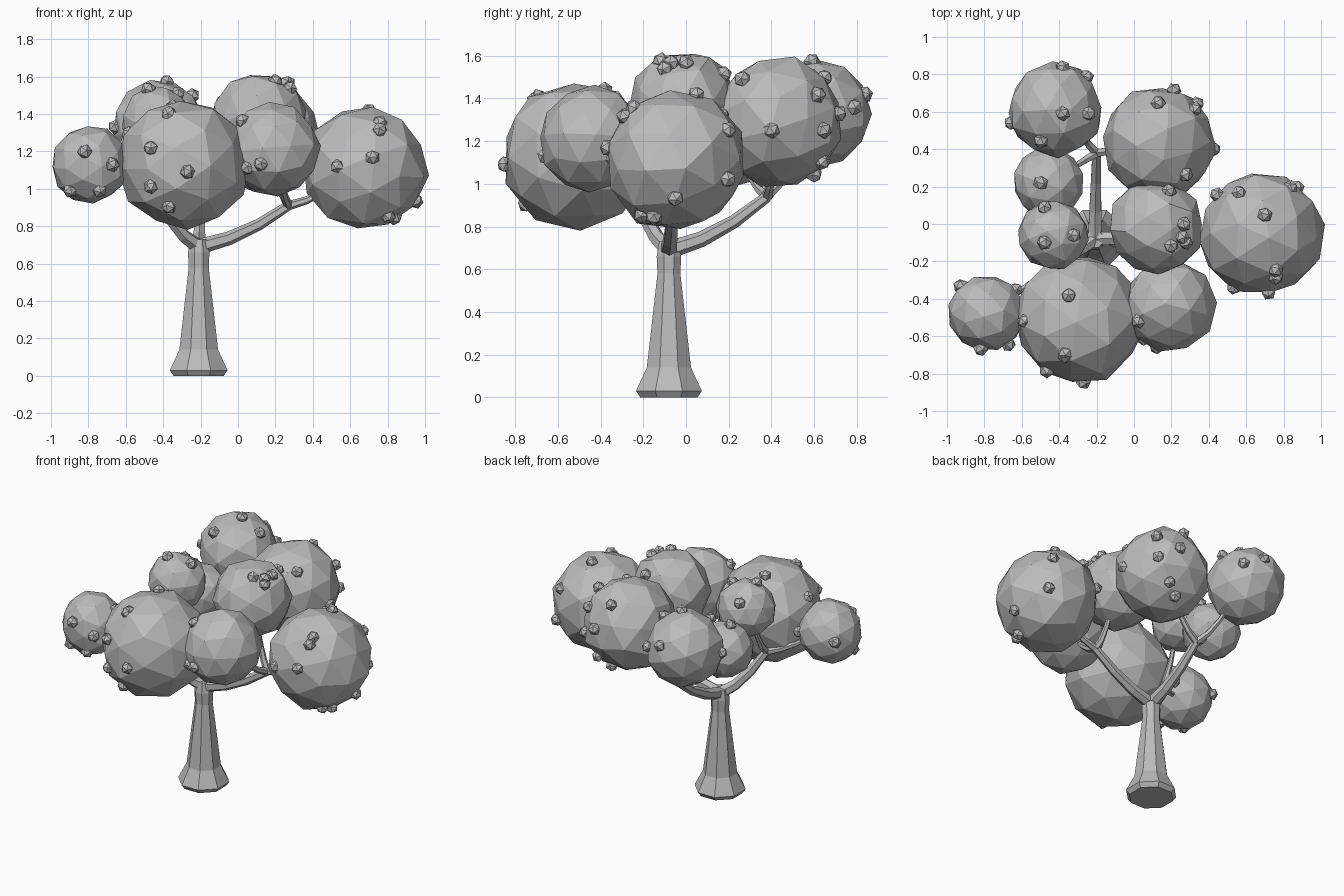
import bpy, bmesh, math, random
from mathutils import Vector, Matrix, Euler

if "Cube" in bpy.data.objects:
    bpy.data.objects.remove(bpy.data.objects["Cube"])

random.seed(4)
grey = bpy.data.materials.new("plain_grey")
grey.use_nodes = True
grey.diffuse_color = (0.5, 0.5, 0.5, 1)
grey.node_tree.nodes["Principled BSDF"].inputs["Base Color"].default_value = grey.diffuse_color


def finish(bm, name):
    bmesh.ops.recalc_face_normals(bm, faces=bm.faces)
    mesh = bpy.data.meshes.new(name)
    bm.to_mesh(mesh)
    bm.free()
    mesh.materials.append(grey)
    obj = bpy.data.objects.new(name, mesh)
    bpy.context.collection.objects.link(obj)


def random_turn():
    return Euler([random.uniform(0, math.tau) for _ in range(3)]).to_matrix().to_4x4()


def tube(name, points, radii, sides):
    """Faceted tapering tube along a path."""
    bm = bmesh.new()
    rings = []
    last = len(points) - 1
    for i, (point, radius) in enumerate(zip(points, radii)):
        tangent = points[min(i + 1, last)] - points[max(i - 1, 0)]
        turn = tangent.to_track_quat("Z", "Y")
        ring = []
        for k in range(sides):
            angle = math.tau * (k + 0.5) / sides
            offset = Vector((math.cos(angle), math.sin(angle), 0)) * radius
            ring.append(bm.verts.new(point + turn @ offset))
        rings.append(ring)
    for low, high in zip(rings, rings[1:]):
        for k in range(sides):
            n = (k + 1) % sides
            bm.faces.new((low[k], low[n], high[n], high[k]))
    bm.faces.new(rings[0])
    bm.faces.new(rings[-1])
    finish(bm, name)


def branch(name, start, end, thick, thin):
    """Thin limb that leaves flat and bends upward towards its tip."""
    points, radii = [], []
    steps = 3
    for i in range(steps + 1):
        t = i / steps
        point = start.lerp(end, t)
        point.z -= 0.15 * (end.z - start.z) * math.sin(math.pi * t)
        points.append(point)
        radii.append(thick + (thin - thick) * t)
    tube(name, points, radii, sides=6)


def clump(name, center, radius):
    """Rough faceted ball of leaves."""
    bm = bmesh.new()
    bmesh.ops.create_icosphere(bm, subdivisions=2, radius=radius,
                               matrix=Matrix.Translation(center) @ random_turn())
    for v in bm.verts:
        v.co = center.lerp(v.co, random.uniform(0.98, 1.05))
    bmesh.ops.dissolve_limit(bm, angle_limit=math.radians(13), verts=bm.verts, edges=bm.edges)
    finish(bm, name)


def knobs(name, axis, sign, marks):
    """Small faceted knobs, each set on the outermost clump along an axis."""
    bm = bmesh.new()
    for mark in marks:
        spots = []
        for center, radius in CLUMPS.values():
            offset = Vector(mark[:axis] + (center[axis],) + mark[axis:]) - center
            if offset.length < radius + 0.03:
                offset[axis] = sign * math.sqrt(max(0, radius ** 2 - offset.length_squared))
                spots.append(center + offset.normalized() * radius * 0.98)
        spot = max(spots, key=lambda s: sign * s[axis])
        bmesh.ops.create_icosphere(bm, subdivisions=1, radius=0.041,
                                   matrix=Matrix.Translation(spot) @ random_turn())
    finish(bm, name)


# Leaf clumps: centre and radius
CLUMPS = {
    "front": (Vector((-0.29, -0.51, 1.13)), 0.345),
    "right": (Vector((0.68, -0.05, 1.11)), 0.33),
    "back": (Vector((0.13, 0.43, 1.29)), 0.305),
    "top": (Vector((0.12, -0.01, 1.37)), 0.25),
    "front_right": (Vector((0.19, -0.44, 1.21)), 0.245),
    "left": (Vector((-0.79, -0.48, 1.13)), 0.205),
    "back_left": (Vector((-0.42, 0.61, 1.33)), 0.25),
    "mid_left": (Vector((-0.46, 0.22, 1.18)), 0.187),
    "upper_left": (Vector((-0.43, -0.06, 1.36)), 0.187),
}
for name, (center, radius) in CLUMPS.items():
    clump(name + "_clump", center, radius)

# Knobs on each side of the crown
knobs("front_knobs", 1, -1, [
    (-0.47, 1.22), (-0.47, 1.01), (-0.37, 0.9), (-0.27, 1.09), (0.05, 1.11), (-0.37, 1.41),
    (0.53, 1.12), (0.72, 1.17), (0.76, 1.32), (0.84, 0.84), (-0.82, 1.2), (-0.74, 0.99),
    (-0.67, 1.13), (0.12, 1.13), (-0.9, 0.99)])
knobs("top_knobs", 2, 1, [
    (-0.35, -0.38), (-0.37, -0.71), (-0.59, -0.52), (0.44, 0.16), (0.56, 0.17), (0.7, 0.05),
    (0.76, -0.25), (0.84, 0.2), (0.2, -0.12), (0.26, -0.07), (0.27, 0.0), (0.19, 0.18),
    (0.02, -0.52), (0.28, 0.26), (0.33, 0.62), (-0.38, 0.59), (-0.24, 0.59), (-0.5, 0.44),
    (-0.5, 0.22), (-0.48, -0.1), (-0.32, -0.06), (-0.48, 0.09), (-0.63, -0.35)])
knobs("right_knobs", 0, 1, [
    (-0.05, 0.93), (0.2, 1.02), (-0.21, 0.85), (0.4, 1.25), (-0.1, 1.54), (0.84, 1.42),
    (0.72, 1.33)])
knobs("back_knobs", 1, 1, [(0.34, 1.25), (0.24, 1.1), (0.16, 1.04), (0.13, 1.5), (-0.25, 1.36)])
knobs("left_knobs", 0, -1, [(-0.33, 1.14), (0.54, 1.33)])

# Trunk: height and radius of each ring
foot = Vector((-0.21, -0.08, 0))
PROFILE = {0: 0.145, 0.03: 0.167, 0.14: 0.112, 0.58: 0.058, 0.66: 0.062, 0.73: 0.05}
tube("trunk", [foot + Vector((0, 0, z)) for z in PROFILE], list(PROFILE.values()), sides=8)

# Limbs from the trunk, each carrying twigs into its clumps
crotch = foot + Vector((0, 0, 0.69))
LIMBS = {
    "right_limb": (Vector((0.27, -0.06, 0.91)), ("right", "top", "front_right")),
    "back_limb": (Vector((-0.2, 0.38, 0.94)), ("back", "back_left", "mid_left")),
    "left_limb": (Vector((-0.45, -0.25, 0.98)), ("left", "upper_left", "front")),
}
for limb, (tip, targets) in LIMBS.items():
    branch(limb, crotch, tip, 0.042, 0.026)
    for target in targets:
        branch(target + "_twig", tip, tip.lerp(CLUMPS[target][0], 0.7), 0.025, 0.013)
